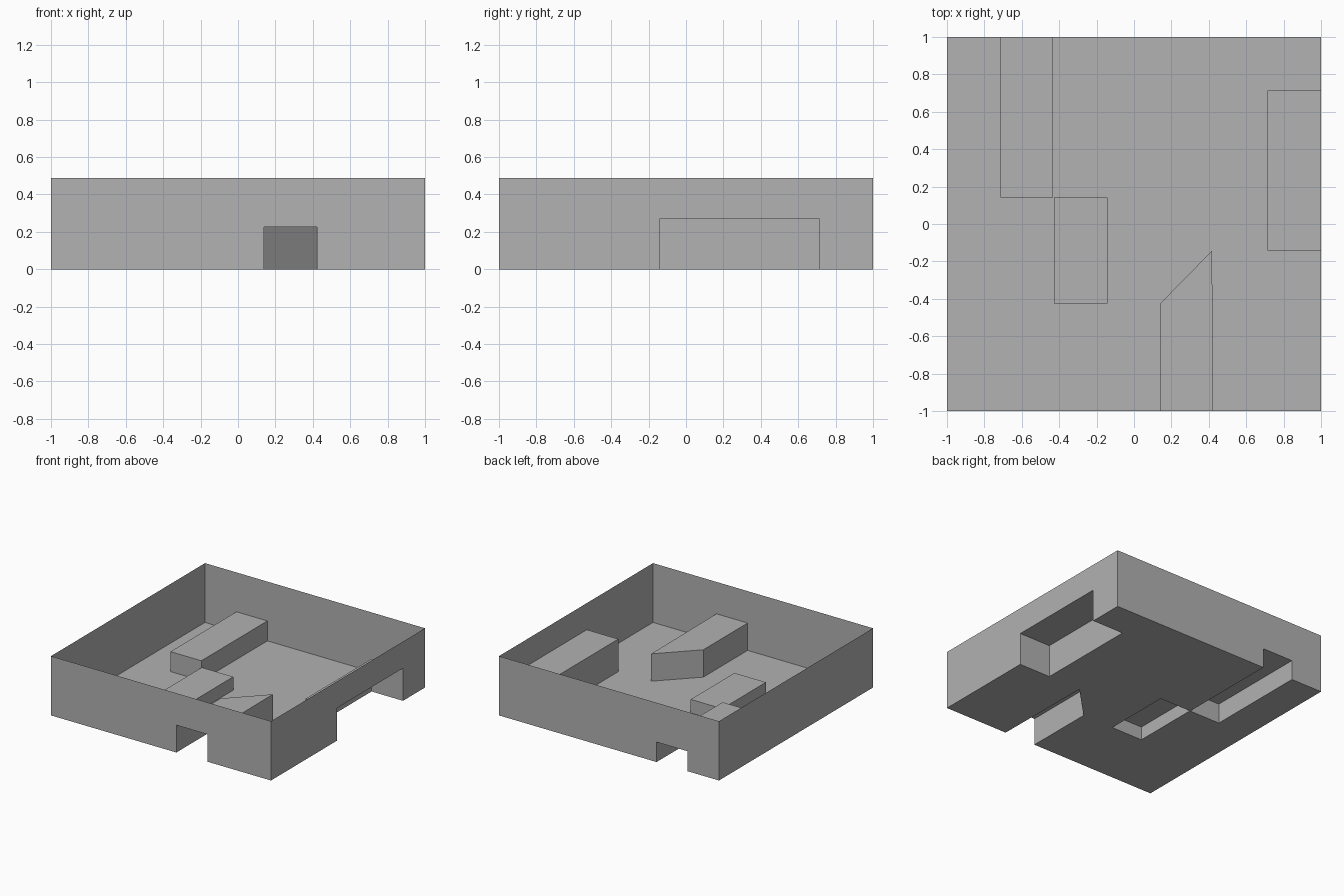
import bpy
import bmesh

HEIGHT = 0.487
OUT = 1.2  # cutters run past the walls

if "Cube" in bpy.data.objects:
    bpy.data.objects.remove(bpy.data.objects["Cube"], do_unlink=True)

grey = bpy.data.materials.new("plain grey")
grey.use_nodes = True
colour = (0.445, 0.445, 0.445, 1)
grey.diffuse_color = colour
grey.node_tree.nodes["Principled BSDF"].inputs["Base Color"].default_value = colour


def prism(name, outline, bottom, top):
    """Extrude a counter-clockwise outline from bottom to top."""
    bm = bmesh.new()
    base = bm.faces.new([bm.verts.new((x, y, bottom)) for x, y in outline])
    grown = bmesh.ops.extrude_face_region(bm, geom=[base], use_keep_orig=True)
    moved = [v for v in grown["geom"] if isinstance(v, bmesh.types.BMVert)]
    bmesh.ops.translate(bm, verts=moved, vec=(0, 0, top - bottom))
    bmesh.ops.recalc_face_normals(bm, faces=bm.faces)
    mesh = bpy.data.meshes.new(name)
    bm.to_mesh(mesh)
    bm.free()
    mesh.materials.append(grey)
    obj = bpy.data.objects.new(name, mesh)
    bpy.context.collection.objects.link(obj)
    return obj


def rect(x0, x1, y0, y1):
    return [(x0, y0), (x1, y0), (x1, y1), (x0, y1)]


# Solid block that becomes the tray
tray = prism("tray", rect(-1, 1, -1, 1), 0, HEIGHT)

# Recesses pushed up into the underside: outline and depth
recesses = {
    "back_channel": (rect(-0.714, -0.433, 0.143, OUT), 0.164),
    "middle_pocket": (rect(-0.429, -0.143, -0.425, 0.143), 0.11),
    "side_channel": (rect(0.714, OUT, -0.141, 0.714), 0.268),
    "front_channel": ([(0.14, -OUT), (0.425, -OUT), (0.417, -0.143), (0.14, -0.425)], 0.225),
}
bpy.context.view_layer.objects.active = tray
for name, (outline, depth) in recesses.items():
    cutter = prism(name, outline, -0.2, depth)
    cutter.hide_render = True
    cut = tray.modifiers.new(name, "BOOLEAN")
    cut.operation = "DIFFERENCE"
    cut.solver = "EXACT"
    cut.object = cutter
    bpy.ops.object.modifier_apply(modifier=cut.name)
    bpy.data.objects.remove(cutter, do_unlink=True)

# Open the top, leaving thin walls and raised humps on the floor
bm = bmesh.new()
bm.from_mesh(tray.data)
lid = [f for f in bm.faces if f.calc_center_median().z > HEIGHT - 0.01]
bmesh.ops.delete(bm, geom=lid, context="FACES")
bm.to_mesh(tray.data)
bm.free()
